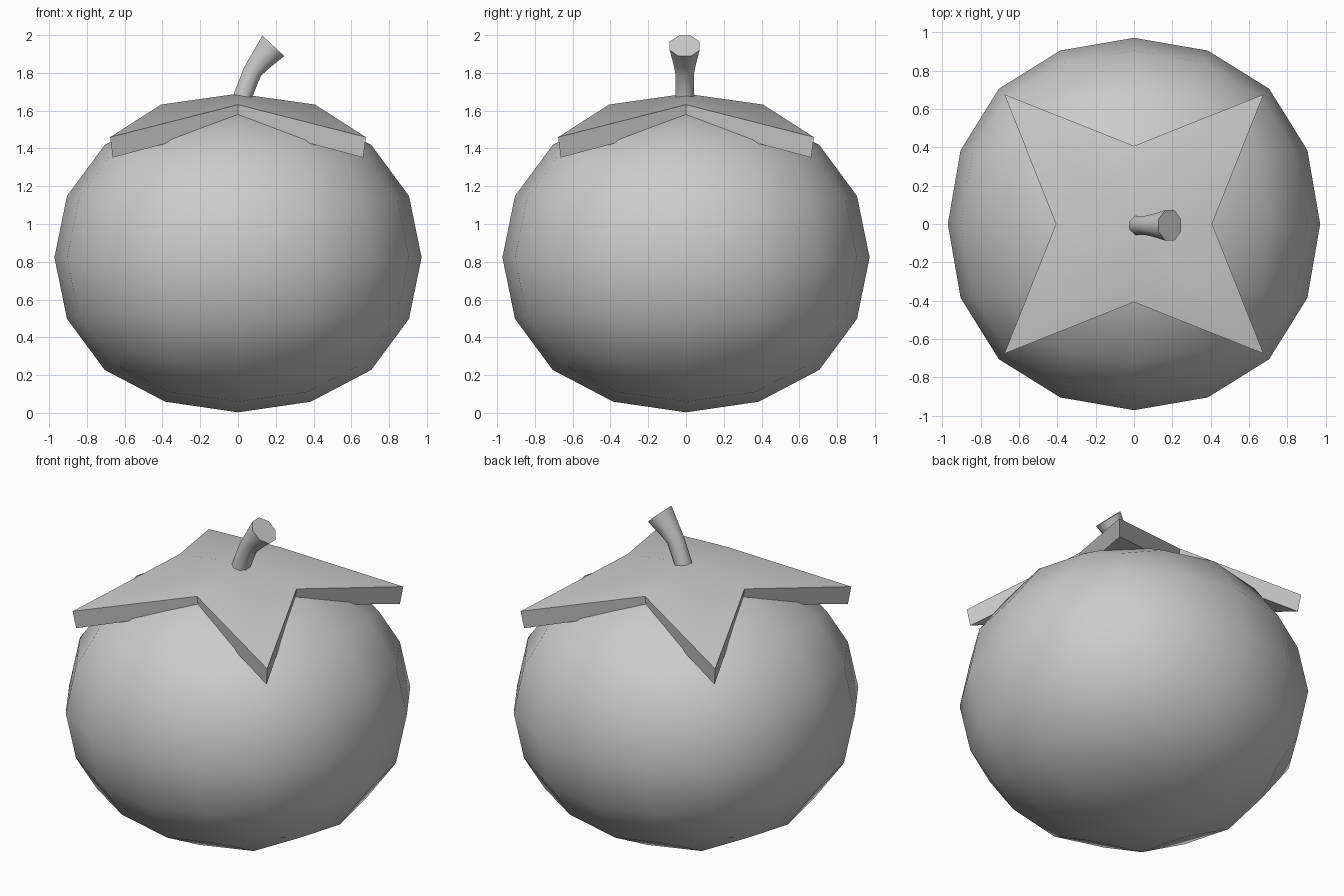
import bpy, bmesh, math
from mathutils import Vector, Matrix

if "Cube" in bpy.data.objects:
    bpy.data.objects.remove(bpy.data.objects["Cube"])


def finish(bm, name, angle):
    bmesh.ops.recalc_face_normals(bm, faces=bm.faces)
    me = bpy.data.meshes.new(name)
    bm.to_mesh(me)
    bm.free()
    ob = bpy.data.objects.new(name, me)
    bpy.context.collection.objects.link(ob)
    bpy.ops.object.select_all(action='DESELECT')
    ob.select_set(True)
    bpy.context.view_layer.objects.active = ob
    bpy.ops.object.shade_smooth_by_angle(angle=math.radians(angle))
    return ob


# Fruit body: a cube rounded by two subdivision levels, then sized
bpy.ops.mesh.primitive_cube_add(size=2)
body = bpy.context.object
body.name = "fruit_body"
sub = body.modifiers.new("round", 'SUBSURF')
sub.levels = sub.render_levels = 2
bpy.ops.object.modifier_apply(modifier="round")
half = max(v.co.x for v in body.data.vertices)
body.data.transform(Matrix.Translation((0, 0, 0.823)) @
                    Matrix.Diagonal((0.972 / half, 0.972 / half, 0.82 / half, 1)))
body.data.shade_smooth()

# Leaf cap: four-pointed drooping star with thickness
bm = bmesh.new()


def star(tip, tip_z, notch, notch_z, mid_z):
    centre = bm.verts.new((0, 0, mid_z))
    ring = []
    for i in range(8):
        a = i * math.pi / 4
        r, z = (tip * math.sqrt(2), tip_z) if i % 2 else (notch, notch_z)
        ring.append(bm.verts.new((r * math.cos(a), r * math.sin(a), z)))
    for i in range(0, 8, 2):
        bm.faces.new((centre, ring[i], ring[i + 1], ring[(i + 2) % 8]))
    return ring


top = star(0.677, 1.46, 0.408, 1.632, 1.69)
low = star(0.663, 1.352, 0.39, 1.527, 1.58)
for i in range(8):
    j = (i + 1) % 8
    bm.faces.new((top[i], top[j], low[j], low[i]))
finish(bm, "leaf_cap", 30)

# Stem: bent eight-sided tube flaring at the end (x, z, radius, tilt)
bm = bmesh.new()
rings = []
for x, z, r, tilt in [(0.01, 1.62, 0.054, 15), (0.03, 1.69, 0.053, 17),
                      (0.077, 1.808, 0.054, 28), (0.124, 1.868, 0.066, 38),
                      (0.187, 1.943, 0.086, 43)]:
    t = math.radians(tilt)
    side = Vector((math.cos(t), 0, -math.sin(t)))
    ring = []
    for i in range(8):
        a = (i + 0.5) * math.pi / 4
        ring.append(bm.verts.new(Vector((x, -0.007, z)) + side * r * math.cos(a)
                                 + Vector((0, r * math.sin(a), 0))))
    rings.append(ring)
for a, b in zip(rings, rings[1:]):
    for i in range(8):
        j = (i + 1) % 8
        bm.faces.new((a[i], a[j], b[j], b[i]))
bm.faces.new(rings[0])
bm.faces.new(rings[-1])
finish(bm, "stem", 50)
